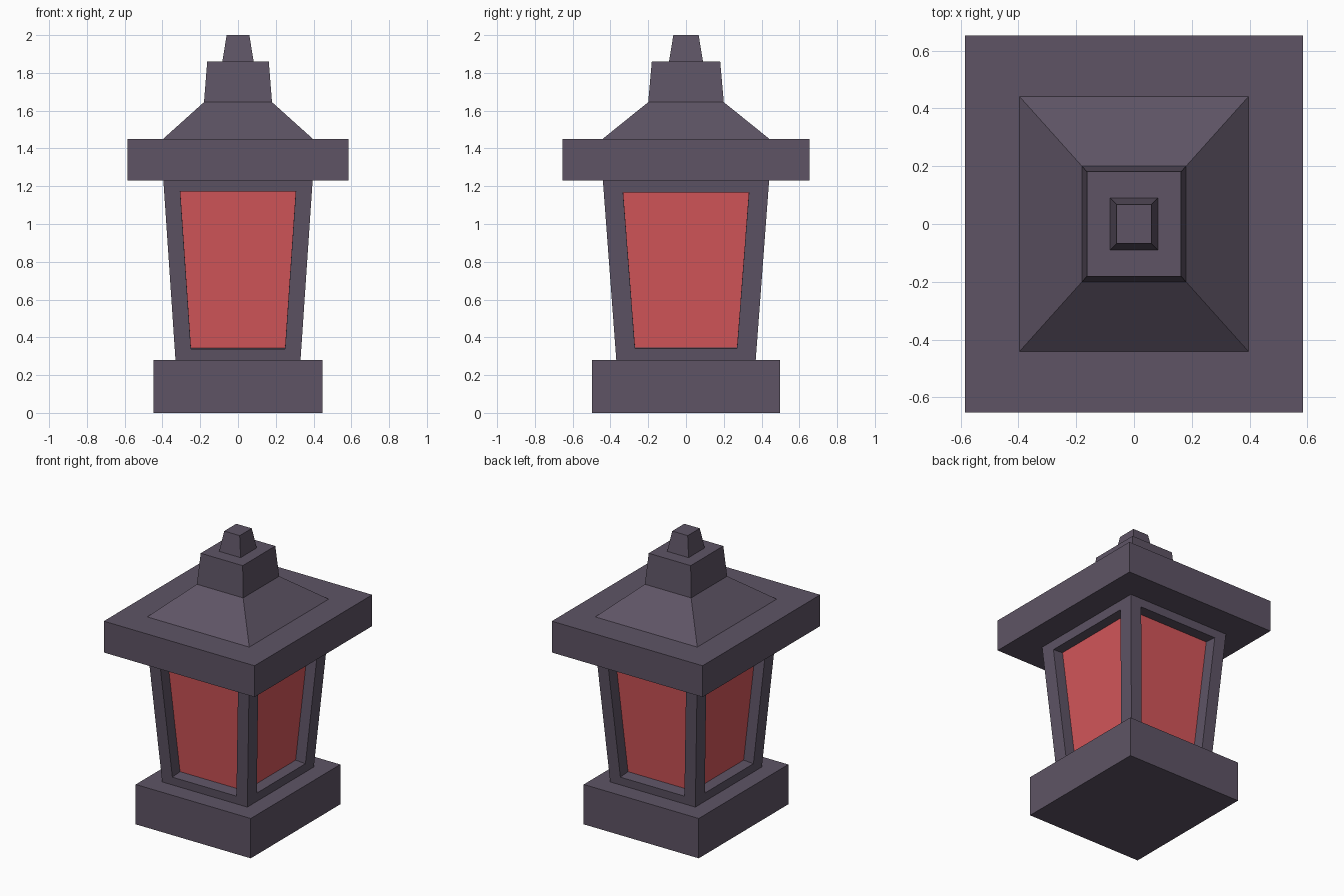
import bpy, bmesh
from mathutils import Vector

if "Cube" in bpy.data.objects:
    bpy.data.objects.remove(bpy.data.objects["Cube"])


def lin(c):
    c /= 255
    return c / 12.92 if c < 0.04045 else ((c + 0.055) / 1.055) ** 2.4


def material(name, r, g, b):
    m = bpy.data.materials.new(name)
    m.diffuse_color = (lin(r), lin(g), lin(b), 1)
    m.use_nodes = True
    m.node_tree.nodes["Principled BSDF"].inputs["Base Color"].default_value = m.diffuse_color
    return m


STONE = material("dark_stone", 94, 84, 101)
GLASS = material("red_glass", 212, 86, 90)


def finish(name, bm):
    bmesh.ops.remove_doubles(bm, verts=bm.verts, dist=1e-4)
    me = bpy.data.meshes.new(name)
    bm.to_mesh(me)
    bm.free()
    me.materials.append(STONE)
    me.materials.append(GLASS)
    ob = bpy.data.objects.new(name, me)
    bpy.context.collection.objects.link(ob)


def frustum(name, z0, x0, y0, z1, x1, y1):
    # Four-sided block tapering between two half-sizes
    bm = bmesh.new()
    bmesh.ops.create_cube(bm, size=2)
    for v in bm.verts:
        x, y, z = (x1, y1, z1) if v.co.z > 0 else (x0, y0, z0)
        v.co = Vector((v.co.x * x, v.co.y * y, z))
    finish(name, bm)


frustum("base", 0, 0.447, 0.497, 0.28, 0.447, 0.497)
frustum("roof_slab", 1.23, 0.586, 0.653, 1.45, 0.586, 0.653)
frustum("roof_slope", 1.45, 0.397, 0.442, 1.645, 0.18, 0.2)
frustum("roof_neck", 1.645, 0.18, 0.2, 1.86, 0.163, 0.181)
frustum("finial", 1.86, 0.083, 0.09, 2.0, 0.06, 0.067)

# Tapered body with a recessed window in each side
Z0, Z1 = 0.28, 1.23
HX, HY = (0.331, 0.395), (0.369, 0.44)


def at(h, z):
    return h[0] + (h[1] - h[0]) * (z - Z0) / (Z1 - Z0)


def side(bm, out, wide, win, zs, depth, place):
    slope = (out[1] - out[0]) / (Z1 - Z0)
    outer = [(s * at(wide, z), at(out, z), z)
             for s, z in ((-1, Z0), (1, Z0), (1, Z1), (-1, Z1))]
    rim = [(s * win[i], at(out, zs[i]), zs[i])
           for s, i in ((-1, 0), (1, 0), (1, 1), (-1, 1))]
    pane = [(w, o - depth, z + slope * depth) for w, o, z in rim]
    rings = [[bm.verts.new(place(*p)) for p in ring] for ring in (outer, rim, pane)]
    for a, b in zip(rings, rings[1:]):
        for i in range(4):
            j = (i + 1) % 4
            bm.faces.new((a[i], a[j], b[j], b[i]))
    bm.faces.new(rings[2]).material_index = 1


bm = bmesh.new()
for s in (-1, 1):
    side(bm, HY, HX, (0.249, 0.306), (0.337, 1.173), 0.085,
         lambda w, o, z: (-s * w, s * o, z))
    side(bm, HX, HY, (0.27, 0.333), (0.342, 1.167), 0.076,
         lambda w, o, z: (s * o, s * w, z))
bmesh.ops.remove_doubles(bm, verts=bm.verts, dist=1e-4)
bmesh.ops.holes_fill(bm, edges=[e for e in bm.edges if e.is_boundary], sides=4)
bmesh.ops.recalc_face_normals(bm, faces=bm.faces)
finish("lantern_body", bm)
